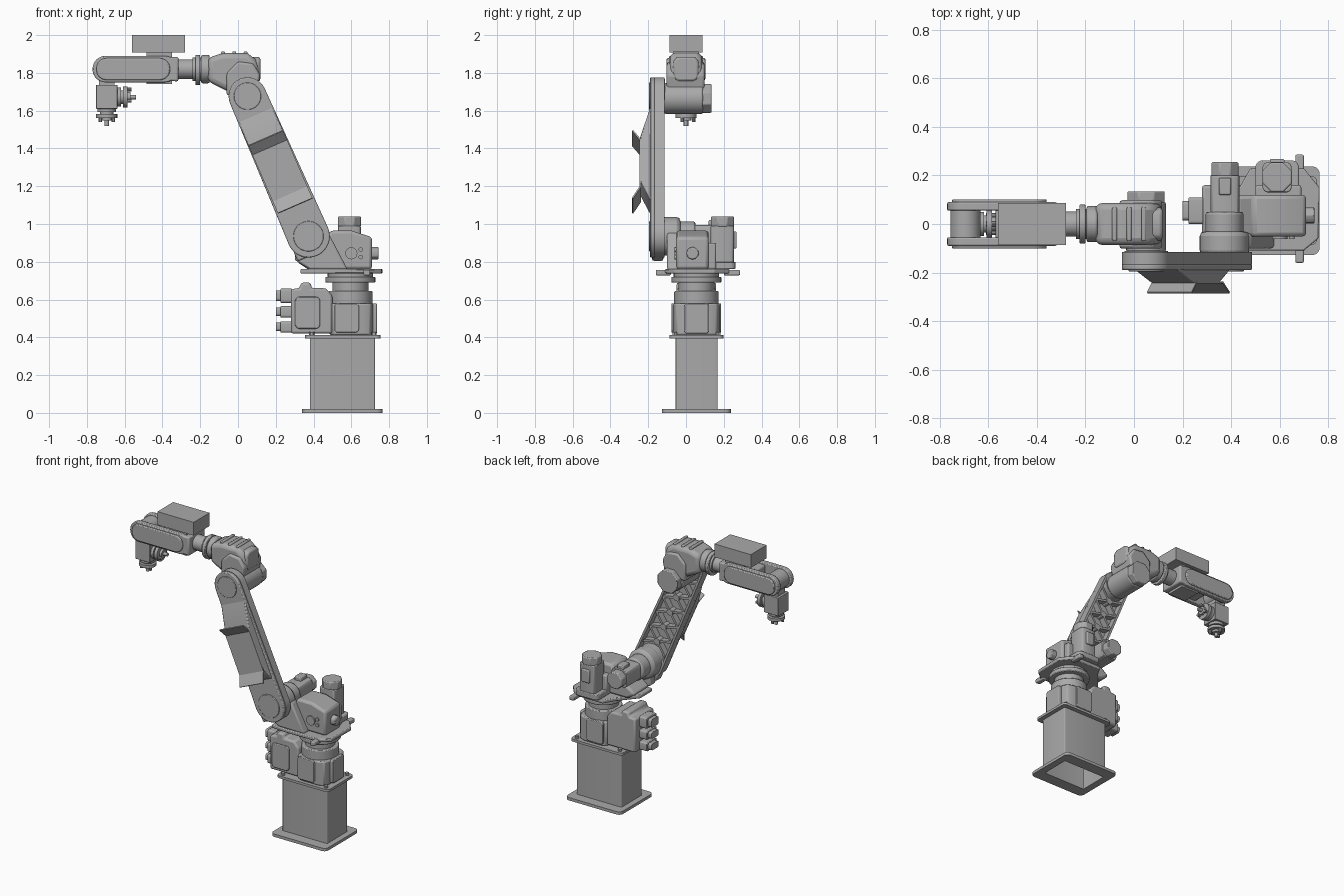
import bpy, bmesh, math
from math import sin, cos, pi

if "Cube" in bpy.data.objects:
    bpy.data.objects.remove(bpy.data.objects["Cube"])

grey = bpy.data.materials.new("machine grey")
grey.diffuse_color = (0.4, 0.4, 0.4, 1)
grey.use_nodes = True
grey.node_tree.nodes["Principled BSDF"].inputs["Base Color"].default_value = grey.diffuse_color
TO3D = {'x': lambda a, b, t: (t, a, b), 'y': lambda a, b, t: (a, t, b), 'z': lambda a, b, t: (a, b, t)}


def finish(name, bm, bevel=0.0, seg=2):
    bmesh.ops.recalc_face_normals(bm, faces=bm.faces)
    me = bpy.data.meshes.new(name)
    bm.to_mesh(me)
    bm.free()
    me.materials.append(grey)
    ob = bpy.data.objects.new(name, me)
    bpy.context.collection.objects.link(ob)
    if bevel:
        m = ob.modifiers.new("bevel", 'BEVEL')
        m.width, m.segments, m.limit_method, m.angle_limit = bevel, seg, 'ANGLE', math.radians(40)
    return ob


def prism(name, axis, pts, lo, hi, bevel=0.0, hole=None, seg=2):
    """Extrude a 2D profile along an axis, optionally with a matching hole."""
    bm = bmesh.new()
    f = TO3D[axis]
    n = len(pts)
    loops = [[bm.verts.new(f(a, b, t)) for a, b in p] for p in ([pts, hole] if hole else [pts]) for t in (lo, hi)]

    def bridge(p, q):
        for i in range(n):
            j = (i + 1) % n
            bm.faces.new((p[i], p[j], q[j], q[i]))
    bridge(loops[0], loops[1])
    if hole:
        bridge(loops[2], loops[3])
        bridge(loops[0], loops[2])
        bridge(loops[1], loops[3])
    else:
        bm.faces.new(loops[0])
        bm.faces.new(loops[1])
    return finish(name, bm, bevel, seg)


def circle(a, b, r, n=40, turn=0.0):
    return [(a + r * cos(2 * pi * (i + turn) / n), b + r * sin(2 * pi * (i + turn) / n)) for i in range(n)]


def rrect(a0, a1, b0, b1, r, k=5):
    out = []
    for q, (a, b) in enumerate([(a1 - r, b1 - r), (a0 + r, b1 - r), (a0 + r, b0 + r), (a1 - r, b0 + r)]):
        out += [(a + r * cos(pi / 2 * (q + i / k)), b + r * sin(pi / 2 * (q + i / k))) for i in range(k + 1)]
    return out


def capsule(r0, r1, length, k=16):
    """Tapered capsule standing on the local origin."""
    t = math.asin((r0 - r1) / length)
    top = [t + (pi - 2 * t) * i / k for i in range(k + 1)]
    low = [pi - t + (pi + 2 * t) * i / k for i in range(k + 1)]
    return [(r1 * cos(u), length + r1 * sin(u)) for u in top] + [(r0 * cos(u), r0 * sin(u)) for u in low]


def cyl(name, axis, a, b, r, lo, hi, bevel=0.0, n=40, turn=0.0):
    return prism(name, axis, circle(a, b, r, n, turn), lo, hi, bevel)


def box(name, x0, x1, y0, y1, z0, z1, bevel=0.0):
    return prism(name, 'z', [(x0, y0), (x1, y0), (x1, y1), (x0, y1)], z0, z1, bevel)


# Pedestal: hollow column with floor and top plates
inner = rrect(.39, .715, -.045, .157, .004)
prism("floor_plate", 'z', rrect(.34, .765, -.128, .237, .03), 0, .02, hole=inner)
prism("pedestal_column", 'z', rrect(.38, .725, -.055, .167, .006), .02, .397, hole=inner)
prism("top_plate", 'z', rrect(.355, .755, -.087, .198, .025), .395, .412)
for x in (.39, .72):
    for y in (-.06, .17):
        cyl("plate_bolt", 'z', x, y, .014, .412, .428, n=6)

# Fixed base with covers and connector box
prism("base_body", 'z', rrect(.485, .715, -.068, .178, .05, 2), .412, .58, .008)
cyl("base_barrel", 'z', .595, .055, .118, .57, .645, .006)
prism("base_front_cover", 'y', rrect(.51, .64, .425, .58, .02), -.078, -.06, .004)
prism("base_back_cover", 'y', rrect(.51, .64, .425, .58, .02), .17, .186, .004)
prism("base_side_cover", 'x', rrect(-.008, .12, .42, .58, .015), .71, .735, .004)
prism("connector_box", 'y', [(.28, .42), (.50, .42), (.50, .62), (.465, .66), (.39, .66), (.385, .69),
                             (.335, .69), (.325, .66), (.28, .655)], -.05, .16, .012)
prism("connector_box_cover", 'y', rrect(.302, .435, .445, .615, .025), -.064, -.05, .005)
for z, r in ((.62, .038), (.535, .03), (.455, .03)):
    prism("connector_shell", 'x', rrect(.0, .11, z - r, z + r, .012), .225, .285, .004)
    prism("connector_plug", 'x', rrect(.015, .095, z - r * .75, z + r * .75, .015), .2, .23)

# Turntable
cyl("turntable_neck", 'z', .595, .055, .095, .64, .70)
cyl("turntable_ring", 'z', .595, .055, .132, .69, .72, .005)
cyl("turntable_collar", 'z', .595, .055, .12, .715, .74)
prism("turntable_flange", 'z', [(.33, -.10), (.44, -.11), (.70, -.11), (.76, -.06), (.765, .15), (.70, .23),
                                (.48, .23), (.44, .16), (.33, .03)], .738, .762, .006)
for y0, y1 in ((-.16, -.08), (.2, .286)):
    box("stop_lug", .665, .70, y0, y1, .728, .757, .006)

# Swivelling casting
prism("swivel_casting", 'y', [(.31, .80), (.37, .76), (.71, .76), (.71, .93), (.60, .965), (.49, .965),
                              (.44, .88), (.36, .84)], -.052, .12, .016)
prism("arm_side_web", 'y', [(.30, .81), (.38, .76), (.58, .76), (.48, .95), (.40, .98), (.31, .9)], -.10, -.04, .01)
cyl("side_motor_stub", 'x', .035, .845, .033, .70, .745, .006, 12)
for x, z, r in ((.60, .845, .032), (.65, .825, .012), (.65, .865, .012)):
    cyl("casting_cap", 'y', x, z, r, -.062, -.05, n=20)

# Upright motor
prism("upright_motor_foot", 'z', rrect(.50, .68, .10, .262, .03), .762, .80, .005)
prism("upright_motor_body", 'z', rrect(.53, .65, .13, .255, .02, 2), .79, .99, .005)
box("upright_motor_socket", .56, .62, .245, .268, .87, .96, .006)
box("motor_bridge", .50, .69, .08, .16, .76, .90, .01)
cyl("upright_motor_cap", 'z', .59, .193, .066, .985, 1.04, .006, 8, .5)

# Shoulder drive, in line with the lower arm pivot
PX, PZ = .373, .935
cyl("shoulder_gearbox", 'y', PX, PZ, .102, -.13, -.03, .02)
cyl("shoulder_adapter", 'y', PX, PZ, .078, -.04, .05, .01)
prism("shoulder_motor", 'y', rrect(.315, .435, .875, .995, .025, 2), .04, .2, .004)
cyl("shoulder_motor_cap", 'y', PX + .002, PZ, .06, .19, .255, .006, 8, .5)
box("shoulder_motor_socket", .35, .40, .12, .19, .985, 1.02, .006)

# Lower arm, built upright on its pivot and then tilted
L = .809
arm = [prism("arm_front_plate", 'y', capsule(.113, .1, L), -.19, -.165, .006),
       prism("arm_rim", 'y', capsule(.113, .1, L), -.166, -.115, hole=capsule(.098, .085, L)),
       box("arm_heel", -.105, -.04, -.18, -.12, -.10, .06, .01),
       prism("arm_bulge", 'x', [(-.175, .16), (-.195, .18), (-.243, .28), (-.243, .53), (-.19, .70), (-.175, .71)],
             -.1, .1, .006)]
for s, r in ((0, .1), (L, .09)):
    arm.append(cyl("arm_hub", 'y', 0, s, r, -.17, -.112))
    arm.append(cyl("arm_hub_cover", 'y', 0, s, r * .8, -.196, -.185, .003))
arm.append(prism("arm_guard", 'x', [(-.286, .178), (-.246, .245), (-.246, .513), (-.286, .565), (-.28, .57),
                                    (-.238, .516), (-.238, .242), (-.28, .174)], -.1, .1))
steps = [.10 + .125 * i for i in range(6)]
for i, (s0, s1) in enumerate(zip(steps, steps[1:])):
    for w in ((-1, 1) if i % 2 else (1, -1))[:2]:
        a, b, h = -.09 * w, .09 * w, .009
        arm.append(prism("arm_rib", 'y', [(a, s0 - h), (a, s0 + h), (b, s1 + h), (b, s1 - h)], -.168, -.122))
    arm.append(cyl("arm_rib_boss", 'y', 0, (s0 + s1) / 2, .022, -.168, -.118, n=20))
for ob in arm:
    ob.location = (PX, 0, PZ)
    ob.rotation_euler = (0, -math.atan2(.323, .742), 0)

# Elbow drive and forearm housing
EX, EZ = .05, 1.665
cyl("elbow_motor", 'y', EX, EZ, .082, -.115, .09, .008)
cyl("elbow_motor_cap", 'y', EX, EZ, .083, .085, .135, .006, 8, .5)
prism("forearm_housing", 'y', [(-.16, 1.755), (-.16, 1.88), (-.08, 1.905), (.05, 1.905), (.095, 1.87), (.115, 1.81),
                               (.105, 1.76), (.06, 1.72), (-.05, 1.70), (-.12, 1.735)], -.086, .086, .028, seg=3)
prism("elbow_cheek", 'y', [(-.06, 1.68), (-.06, 1.80), (.0, 1.86), (.08, 1.85), (.118, 1.79), (.10, 1.7)],
      -.102, .098, .012)
prism("housing_back_cap", 'x', rrect(-.068, .068, 1.755, 1.885, .03, 2), .06, .118, .012)
for x in (-.08, -.02, .04):
    box("housing_rib", x - .01, x + .01, -.07, .07, 1.89, 1.914, .006)
cyl("housing_nose", 'x', 0, 1.82, .075, -.195, -.15, .008)
cyl("forearm_flange", 'x', 0, 1.815, .08, -.225, -.2, .004)
cyl("forearm_collar", 'x', 0, 1.82, .062, -.24, -.18)
cyl("forearm_tube", 'x', 0, 1.82, .052, -.34, -.2)

# Wrist fork
prism("fork_body", 'y', [(-.57, 1.765), (-.57, 1.875), (-.315, 1.885), (-.315, 1.755)], -.09, .09, .01)
for s in (-1, 1):
    y = sorted((s * .055, s * .09))
    prism("fork_side", 'y', rrect(-.77, -.32, 1.75, 1.89, .068, 8), *y, .006)
    y = sorted((s * .085, s * .102))
    prism("fork_cover", 'y', rrect(-.75, -.36, 1.762, 1.878, .055, 8), *y, .006)
box("mount_block", -.485, -.35, -.065, .065, 1.74, 1.91)
box("cable_box", -.56, -.28, -.087, .087, 1.908, 2.0)

# Wrist and tool changer
WX = -.695
cyl("wrist_hub", 'y', WX, 1.82, .062, -.058, .058)
box("wrist_neck", WX - .04, WX + .04, -.04, .04, 1.73, 1.80)
box("tool_block", -.752, -.638, -.058, .058, 1.61, 1.737, .003)
stack = [(0, .02, .05), (.02, .03, .036), (.03, .05, .056), (.05, .065, .028), (.065, .092, .012)]
for lo, hi, r in stack:
    cyl("bottom_tool_disc", 'z', WX, 0, r, 1.612 - hi, 1.612 - lo, n=24)
    cyl("side_tool_disc", 'x', 0, 1.672, r, -.64 + lo * 1.08, -.64 + hi * 1.08, n=24)
for k in range(3):
    u = 2 * pi * k / 3 + pi / 2
    cyl("bottom_tool_pin", 'z', WX + .04 * cos(u), .04 * sin(u), .01, 1.54, 1.58, n=10)
    cyl("side_tool_pin", 'x', .04 * cos(u), 1.672 + .04 * sin(u), .01, -.61, -.565, n=10)

bpy.ops.object.select_all(action='SELECT')
bpy.context.view_layer.objects.active = bpy.context.selected_objects[0]
bpy.ops.object.shade_smooth_by_angle(angle=math.radians(30))
